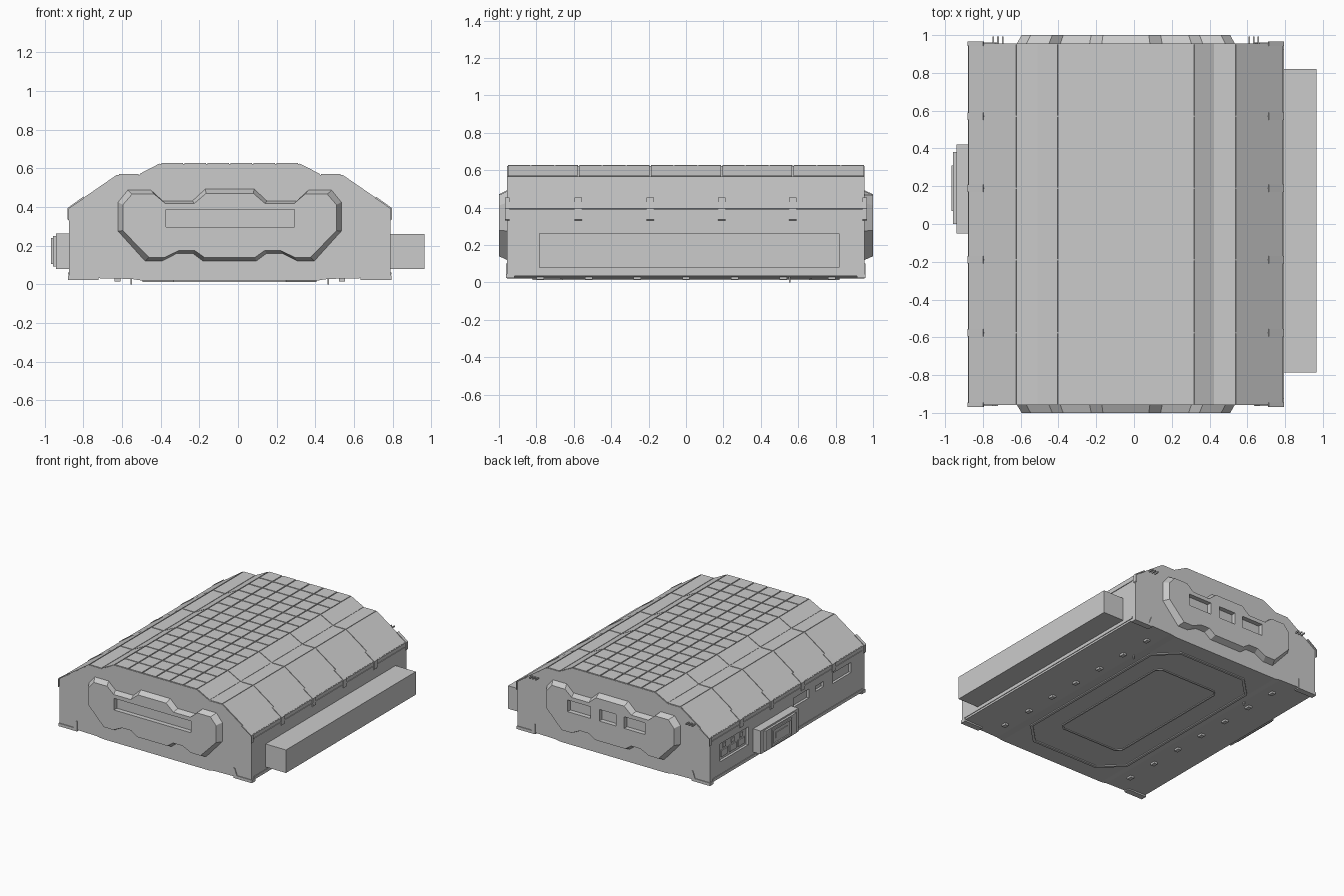
import bpy, bmesh

if "Cube" in bpy.data.objects:
    bpy.data.objects.remove(bpy.data.objects["Cube"])

CX = -0.043          # symmetry plane of the main body
Y0, Y1 = -0.957, 0.955


def mir(pts):
    return [(2 * CX - x, z) for x, z in pts]


def prism(bm, pts, y0, y1, end=None):
    """Closed x-z profile swept along y, optionally tapering to a second profile."""
    a = [bm.verts.new((x, y0, z)) for x, z in pts]
    b = [bm.verts.new((x, y1, z)) for x, z in (end or pts)]
    bm.faces.new(a)
    bm.faces.new(b)
    for i in range(len(a)):
        j = (i + 1) % len(a)
        bm.faces.new((a[i], a[j], b[j], b[i]))


def box(bm, x0, x1, y0, y1, z0, z1):
    prism(bm, [(x0, z0), (x1, z0), (x1, z1), (x0, z1)], y0, y1)


def plate(bm, p, q, y0, y1, t=0.005, gap=0.004):
    """Thin panel lying on the profile edge p-q."""
    dx, dz = q[0] - p[0], q[1] - p[1]
    n = (dx * dx + dz * dz) ** 0.5
    ux, uz = dx / n, dz / n
    a = (p[0] + ux * gap, p[1] + uz * gap)
    b = (q[0] - ux * gap, q[1] - uz * gap)
    ox, oz = -uz * t, ux * t
    prism(bm, [a, b, (b[0] + ox, b[1] + oz), (a[0] + ox, a[1] + oz)], y0 + gap, y1 - gap)


def finish(name, bm):
    bmesh.ops.recalc_face_normals(bm, faces=bm.faces)
    me = bpy.data.meshes.new(name)
    bm.to_mesh(me)
    bm.free()
    ob = bpy.data.objects.new(name, me)
    bpy.context.collection.objects.link(ob)
    return ob


def cut(ob, boxes):
    """Subtract boxes and bake the result."""
    bm = bmesh.new()
    for b in boxes:
        box(bm, *b)
    cutter = finish("cutter", bm)
    cutter.hide_render = True
    mod = ob.modifiers.new("cut", 'BOOLEAN')
    mod.operation, mod.object, mod.solver = 'DIFFERENCE', cutter, 'EXACT'
    dg = bpy.context.evaluated_depsgraph_get()
    me = bpy.data.meshes.new_from_object(ob.evaluated_get(dg))
    ob.modifiers.clear()
    ob.data = me
    bpy.data.objects.remove(cutter)


# Main shell with recessed ports in the left wall
half = [(-0.50, 0.02), (-0.55, 0.028), (-0.875, 0.035), (-0.875, 0.39),
        (-0.62, 0.566), (-0.51, 0.566), (-0.40, 0.623)]
bm = bmesh.new()
prism(bm, half + mir(half)[::-1], Y0, Y1)
shell = finish("shell", bm)
ports = [(0.48, 0.83, 0.16, 0.30), (-0.27, -0.08, 0.24, 0.31),
         (-0.45, -0.35, 0.26, 0.30), (-0.79, -0.56, 0.24, 0.32)]
cut(shell, [(-0.9, -0.855, a, b, c, d) for a, b, c, d in ports])

# Connectors inside the large port
bm = bmesh.new()
for i in range(3):
    y = 0.51 + i * 0.105
    box(bm, -0.86, -0.868, y, y + 0.08, 0.185, 0.235)
    box(bm, -0.86, -0.866, y + 0.02, y + 0.06, 0.25, 0.28)
finish("port_connectors", bm)

# Roof tiles
bm = bmesh.new()
xa, xb, cols, rows = -0.40, 2 * CX + 0.40, 6, 15
for i in range(cols):
    for j in range(rows):
        p = xa + (xb - xa) * i / cols
        q = xa + (xb - xa) * (i + 1) / cols
        ya = Y0 + (Y1 - Y0) * j / rows
        yb = Y0 + (Y1 - Y0) * (j + 1) / rows
        plate(bm, (p, 0.623), (q, 0.623), ya, yb)
finish("roof_tiles", bm)

# Slope and shoulder panels, five bays per side
seams = [Y0, -0.575, -0.19, 0.19, 0.57, Y1]
bm = bmesh.new()
for ya, yb in zip(seams, seams[1:]):
    for p, q in zip(half[3:6], half[4:7]):
        plate(bm, p, q, ya, yb, 0.004)
        mp, mq = mir([p, q])
        plate(bm, mq, mp, ya, yb, 0.004)
finish("shoulder_panels", bm)

# Shoulder clips over the seams, and end caps at the corners
clip = [(-0.875, 0.33), (-0.881, 0.335), (-0.881, 0.395), (-0.80, 0.453),
        (-0.795, 0.445), (-0.875, 0.39)]
bm = bmesh.new()
for y in seams[1:-1]:
    for pts in (clip, mir(clip)):
        prism(bm, pts, y - 0.02, y + 0.02)
for y in (Y0, Y1):
    for pts in (clip, mir(clip)):
        prism(bm, pts, y - 0.012, y + 0.012)
finish("shoulder_clips", bm)

# Corner feet brackets
bm = bmesh.new()
foot = [(-0.88, 0.022), (-0.72, 0.022), (-0.72, 0.10), (-0.73, 0.10), (-0.75, 0.045), (-0.88, 0.045)]
for s, y in ((-1, Y0), (1, Y1)):
    for pts in (foot, mir(foot)):
        prism(bm, pts, y - s * 0.04, y + s * 0.006)
finish("corner_brackets", bm)

# Raised end pads with scalloped outline
pad_half = [(-0.17, 0.492), (-0.235, 0.432), (-0.39, 0.432), (-0.45, 0.487), (-0.57, 0.487),
            (-0.62, 0.425), (-0.62, 0.275), (-0.48, 0.12), (-0.394, 0.12),
            (-0.316, 0.16), (-0.233, 0.16), (-0.18, 0.12)]
outer = pad_half + mir(pad_half)[::-1]
inner = [(CX + (x - CX) * 0.957, 0.30 + (z - 0.30) * 0.89) for x, z in outer]
slots = {"front_pad": (Y0, -1.0, [(-0.373, 0.292)]),
         "back_pad": (Y1, 1.0, [(0.127, 0.325), (-0.096, 0.05), (-0.346, -0.165)])}
for name, (ya, yb, spans) in slots.items():
    bm = bmesh.new()
    prism(bm, outer, ya, yb, inner)
    pad = finish(name, bm)
    s = 1 if yb > 0 else -1
    lo, hi = sorted((yb - s * 0.036, yb + s * 0.05))
    cut(pad, [(a, b, lo, hi, 0.297, 0.388) for a, b in spans])

# Right side long box
bm = bmesh.new()
box(bm, 0.785, 0.965, -0.785, 0.82, 0.08, 0.26)
finish("side_box", bm)

# Left side stepped module with recessed face
bm = bmesh.new()
box(bm, -0.94, -0.87, -0.05, 0.42, 0.08, 0.262)
box(bm, -0.957, -0.935, 0.0, 0.38, 0.092, 0.25)
module = finish("side_module", bm)
bm = bmesh.new()
for z in (0.105, 0.225):
    box(bm, -0.967, -0.955, 0.07, 0.31, z, z + 0.015)
for y in (0.07, 0.295):
    box(bm, -0.967, -0.955, y, y + 0.015, 0.12, 0.225)
box(bm, -0.962, -0.955, 0.12, 0.26, 0.15, 0.195)
finish("module_frame", bm)

# Rear pins
bm = bmesh.new()
for k in (-0.745, -0.72, -0.695):
    for x in (k, 2 * CX - k):
        box(bm, x - 0.004, x + 0.004, Y1 - 0.01, 0.993, 0.462, 0.472)
finish("rear_pins", bm)

# Waist trim strips along the side walls
bm = bmesh.new()
for x in (-0.877, 2 * CX + 0.877):
    box(bm, x - 0.003, x + 0.003, Y0 + 0.03, Y1 - 0.03, 0.05, 0.062)
    box(bm, x - 0.003, x + 0.003, Y0 + 0.03, Y1 - 0.03, 0.355, 0.362)
finish("waist_trim", bm)


# Underside ridges: chamfered outer frame and inner frame
def ring(name, hx, hy, c, w, z0, z1):
    bm = bmesh.new()

    def loop(hx, hy, c, z):
        pts = [(hx - c, hy), (hx, hy - c), (hx, c - hy), (hx - c, -hy),
               (c - hx, -hy), (-hx, c - hy), (-hx, hy - c), (c - hx, hy)]
        return [bm.verts.new((CX + x, y, z)) for x, y in pts]
    loops = [loop(hx, hy, c, z1), loop(hx, hy, c, z0),
             loop(hx - w, hy - w, c - w * 0.6, z0), loop(hx - w, hy - w, c - w * 0.6, z1)]
    for a, b in zip(loops, loops[1:] + loops[:1]):
        for i in range(8):
            j = (i + 1) % 8
            bm.faces.new((a[i], a[j], b[j], b[i]))
    return finish(name, bm)


ring("underside_outer_ridge", 0.45, 0.82, 0.16, 0.02, 0.012, 0.026)
ring("underside_inner_ridge", 0.28, 0.55, 0.04, 0.012, 0.014, 0.026)

# Underside studs and locating pins
bm = bmesh.new()
for i in range(7):
    for x in (CX - 0.58, CX + 0.58):
        y = -0.78 + i * 0.26
        box(bm, x - 0.015, x + 0.015, y - 0.02, y + 0.02, 0.014, 0.035)
for x in (CX - 0.51, CX + 0.51):
    box(bm, x - 0.004, x + 0.004, 0.55, 0.56, 0.0, 0.03)
finish("underside_studs", bm)
